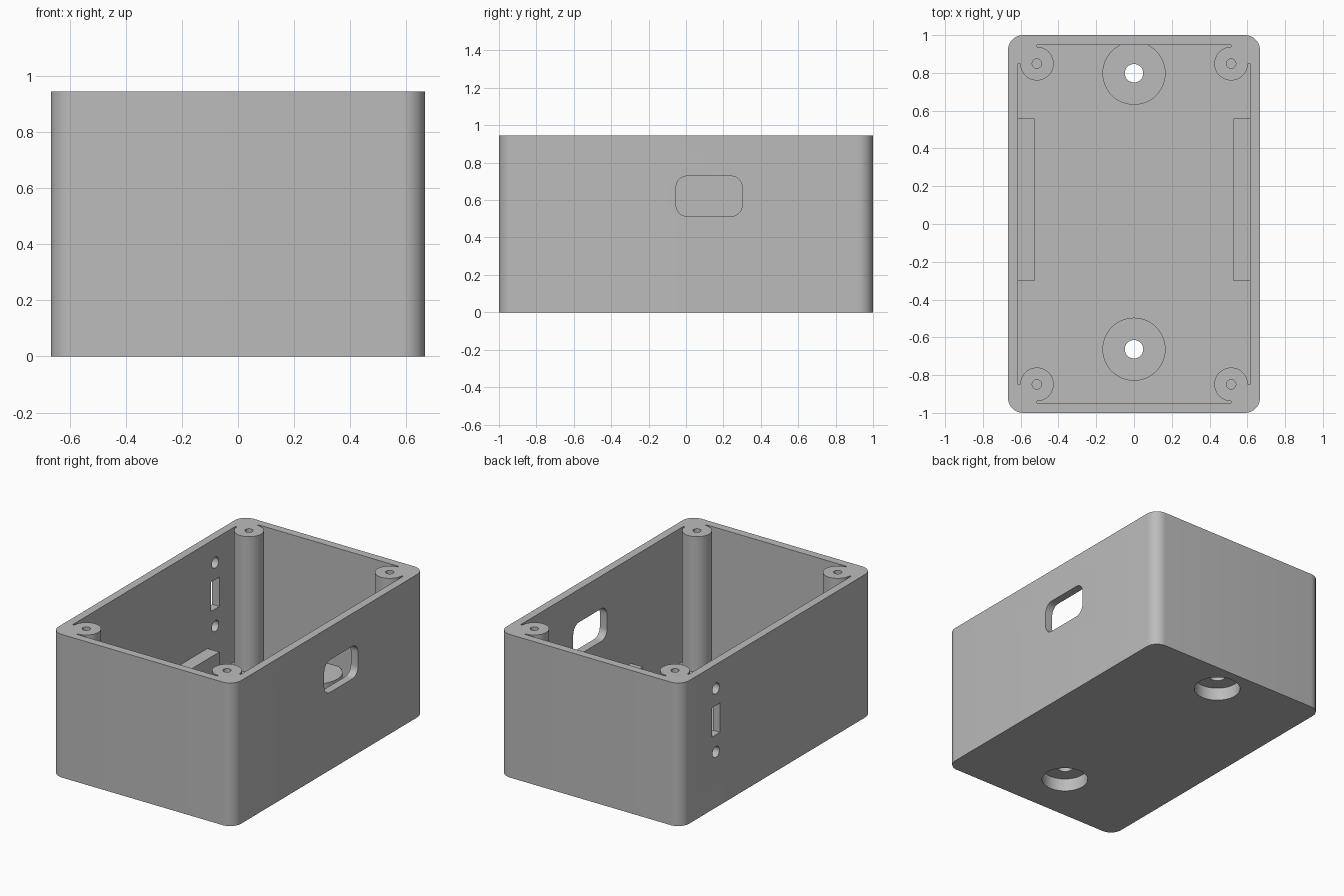
import bpy
import bmesh
import math
from mathutils import Matrix, Vector

if "Cube" in bpy.data.objects:
    bpy.data.objects.remove(bpy.data.objects["Cube"], do_unlink=True)

HX, HY, HEIGHT, WALL = 0.667, 1.0, 0.945, 0.053

grey = bpy.data.materials.new("light_grey_plastic")
grey.use_nodes = True
colour = (0.5, 0.5, 0.5, 1)
grey.diffuse_color = colour
grey.node_tree.nodes["Principled BSDF"].inputs["Base Color"].default_value = colour


def finish(name, bm):
    bmesh.ops.recalc_face_normals(bm, faces=bm.faces)
    mesh = bpy.data.meshes.new(name)
    bm.to_mesh(mesh)
    bm.free()
    mesh.materials.append(grey)
    obj = bpy.data.objects.new(name, mesh)
    bpy.context.collection.objects.link(obj)
    return obj


def block(name, low, high, radius=0, axis=2):
    """Box between two corners, with the edges along one axis rounded."""
    low, high = Vector(low), Vector(high)
    bm = bmesh.new()
    bmesh.ops.create_cube(bm, size=1)
    bmesh.ops.scale(bm, vec=high - low, verts=bm.verts)
    bmesh.ops.translate(bm, vec=(low + high) / 2, verts=bm.verts)
    if radius:
        edges = [e for e in bm.edges
                 if abs(e.verts[0].co[axis] - e.verts[1].co[axis]) > 1e-4]
        bmesh.ops.bevel(bm, geom=edges, offset=radius, segments=10,
                        profile=0.5, affect='EDGES')
    return finish(name, bm)


def cylinder(name, centre, radius, depth, along_x=False):
    bm = bmesh.new()
    bmesh.ops.create_cone(bm, cap_ends=True, segments=48, radius1=radius,
                          radius2=radius, depth=depth)
    if along_x:
        bmesh.ops.rotate(bm, matrix=Matrix.Rotation(math.pi / 2, 3, 'Y'), verts=bm.verts)
    bmesh.ops.translate(bm, vec=centre, verts=bm.verts)
    return finish(name, bm)


def pillar(name, x, y, z0, z1, radius):
    return cylinder(name, (x, y, (z0 + z1) / 2), radius, z1 - z0)


def cut(target, tool):
    """Subtract the tool from the target and discard the tool."""
    mod = target.modifiers.new("cut", 'BOOLEAN')
    mod.operation = 'DIFFERENCE'
    mod.solver = 'EXACT'
    mod.object = tool
    bpy.context.view_layer.objects.active = target
    bpy.ops.object.modifier_apply(modifier=mod.name)
    bpy.data.objects.remove(tool, do_unlink=True)


# Outer shell and the hollow to be taken out of it
case = block("enclosure_box", (-HX, -HY, 0), (HX, HY, HEIGHT), radius=0.08)
hollow = block("hollow", (WALL - HX, WALL - HY, WALL), (HX - WALL, HY - WALL, 1.2))

# Corner screw posts, each joined to its corner by a square web
POST_X, POST_Y = 0.514, 0.849
corners = [(sx, sy) for sx in (-1, 1) for sy in (-1, 1)]
for sx, sy in corners:
    cut(hollow, pillar("post", sx * POST_X, sy * POST_Y, -0.1, 1.4, 0.089))
    xs = sorted((sx * POST_X, sx * 0.8))
    ys = sorted((sy * POST_Y, sy * 1.1))
    cut(hollow, block("web", (xs[0], ys[0], -0.1), (xs[1], ys[1], 1.4)))

# Floor bosses above the mounting recesses
MOUNTS = (0.798, -0.663)
for y in MOUNTS:
    cut(hollow, pillar("boss", 0, y, -0.1, 0.165, 0.167))

# Ledges along both side walls
for sx in (-1, 1):
    xs = sorted((sx * 0.527, sx * 0.8))
    cut(hollow, block("ledge", (xs[0], -0.302, -0.1), (xs[1], 0.558, 0.25)))

cut(case, hollow)

# Screw holes in the posts
for sx, sy in corners:
    cut(case, pillar("screw_hole", sx * POST_X, sy * POST_Y, 0.6, 1.2, 0.025))

# Counterbored mounting holes in the floor
for y in MOUNTS:
    cut(case, pillar("recess", 0, y, -0.2, 0.085, 0.141))
    cut(case, pillar("mount_hole", 0, y, -0.2, 0.4, 0.049))

# Rounded opening in the left wall
cut(case, block("opening", (0.58, -0.053, 0.513), (0.75, 0.3, 0.728), radius=0.06, axis=0))

# Switch slot with a screw hole above and below in the right wall
cut(case, block("slot", (-0.75, 0.597, 0.48), (-0.58, 0.683, 0.674)))
for z in (0.786, 0.367):
    cut(case, cylinder("switch_hole", (-0.665, 0.64, z), 0.036, 0.17, along_x=True))

bpy.ops.object.select_all(action='DESELECT')
case.select_set(True)
bpy.context.view_layer.objects.active = case
bpy.ops.object.shade_smooth_by_angle(angle=math.radians(30))
